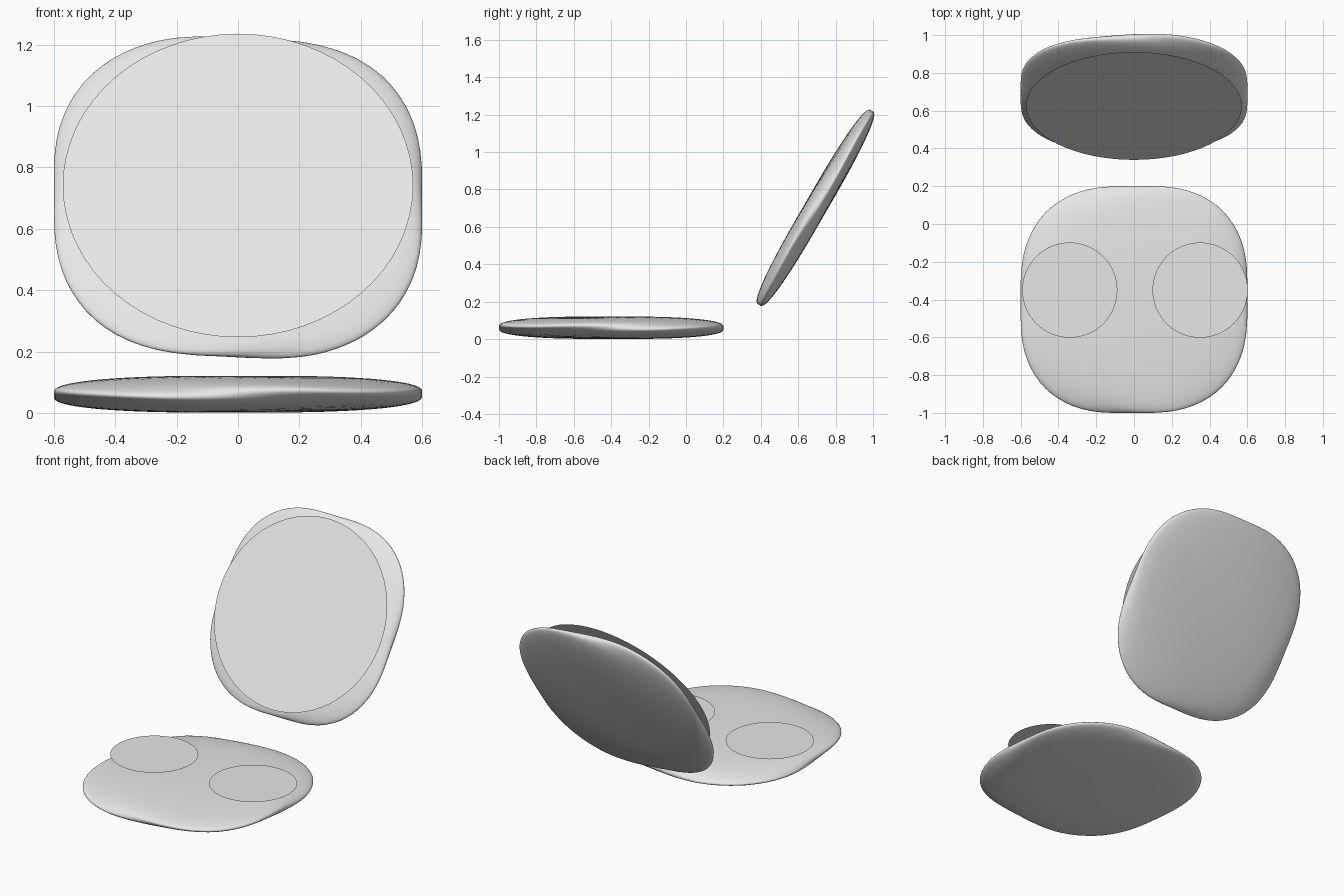
import bpy
import bmesh
from math import radians
from mathutils import Matrix, Vector

if "Cube" in bpy.data.objects:
    bpy.data.objects.remove(bpy.data.objects["Cube"], do_unlink=True)

# One plain grey for everything
grey = bpy.data.materials.new("light_grey")
grey.use_nodes = True
colour = (0.8, 0.8, 0.8, 1)
grey.diffuse_color = colour
grey.node_tree.nodes["Principled BSDF"].inputs["Base Color"].default_value = colour


def make_object(name, bm):
    mesh = bpy.data.meshes.new(name)
    bm.to_mesh(mesh)
    bm.free()
    mesh.materials.append(grey)
    obj = bpy.data.objects.new(name, mesh)
    bpy.context.collection.objects.link(obj)
    return obj


def placement(centre, tilt):
    return Matrix.Translation(centre) @ Matrix.Rotation(radians(tilt), 4, "X")


def cushion(name, pole, half_size, centre, tilt=0):
    """Rounded pad: a cube with face diagonals meeting at two poles, subdivided."""
    bm = bmesh.new()
    bmesh.ops.create_cube(bm, size=2)
    pole = Vector(pole)
    for face in list(bm.faces):
        verts = list(face.verts)
        start = next(i for i, v in enumerate(verts)
                     if (v.co - pole).length < 0.1 or (v.co + pole).length < 0.1)
        bmesh.utils.face_split(face, verts[start], verts[(start + 2) % 4])
    obj = make_object(name, bm)
    subdivision = obj.modifiers.new("rounding", "SUBSURF")
    subdivision.levels = subdivision.render_levels = 4
    bpy.ops.object.select_all(action="DESELECT")
    bpy.context.view_layer.objects.active = obj
    obj.select_set(True)
    bpy.ops.object.modifier_apply(modifier=subdivision.name)

    # Flatten the rounded form to its exact half sizes, then place it
    extent = [max(abs(v.co[i]) for v in obj.data.vertices) for i in range(3)]
    scale = Matrix.Diagonal([h / e for h, e in zip(half_size, extent)] + [1])
    obj.data.transform(placement(centre, tilt) @ scale)
    bpy.ops.object.shade_smooth()
    return obj


def disc(name, radius, centre, tilt=0):
    """Flat round sheet floating just off a cushion."""
    bm = bmesh.new()
    bmesh.ops.create_circle(bm, cap_ends=True, segments=64, radius=radius,
                            matrix=placement(centre, tilt))
    return make_object(name, bm)


pad = (0.6, 0.6, 0.06)

# Seat with two round sheets
cushion("seat", (-1, 1, 1), pad, (0, -0.4, 0.061))
for side, x in (("right", -0.34), ("left", 0.35)):
    disc("seat_disc_" + side, 0.252, (x, -0.35, 0.139))

# Tilted backrest with one large round sheet
cushion("backrest", (1, 1, 1), pad, (0, 0.692, 0.702), 60)
disc("backrest_disc", 0.571, (0, 0.625, 0.741), 60)
